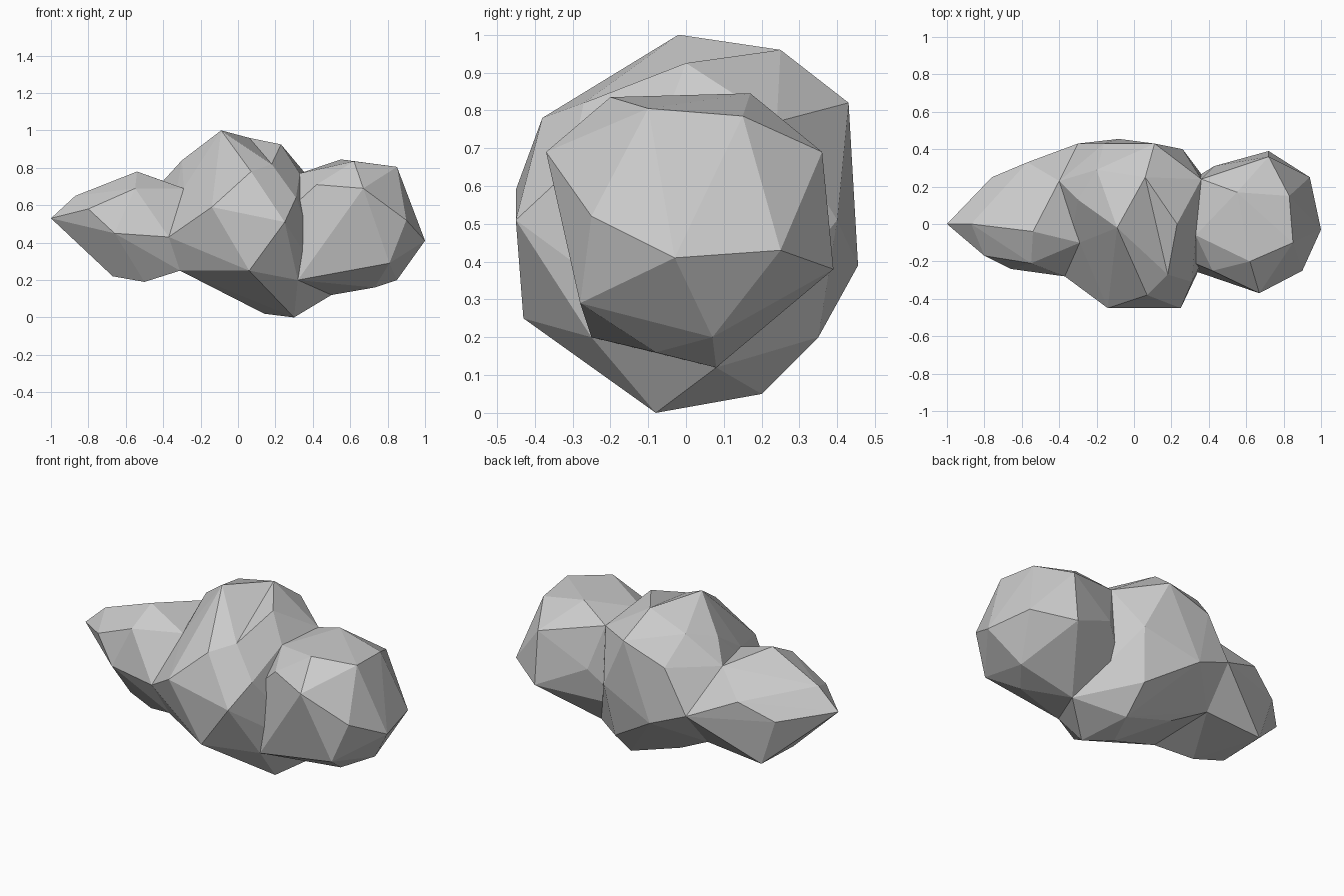
import bpy
import bmesh

# Remove only the default object
default_object = bpy.data.objects.get("Cube")
if default_object:
    bpy.data.objects.remove(default_object, do_unlink=True)


def make_material(name, colour):
    """Create one plain material shown in both viewport and render."""
    material = bpy.data.materials.new(name)
    material.use_nodes = True
    material.diffuse_color = colour
    shader = material.node_tree.nodes["Principled BSDF"]
    shader.inputs["Base Color"].default_value = colour
    shader.inputs["Roughness"].default_value = 0.9
    return material


def make_lump(name, corners, material):
    """Wrap a faceted skin around the outer corners of one lump."""
    builder = bmesh.new()
    for corner in corners:
        builder.verts.new(corner)
    hull = bmesh.ops.convex_hull(builder, input=builder.verts)
    leftovers = set(hull["geom_interior"]) | set(hull["geom_unused"])
    loose = [item for item in leftovers if isinstance(item, bmesh.types.BMVert)]
    bmesh.ops.delete(builder, geom=loose, context="VERTS")
    bmesh.ops.recalc_face_normals(builder, faces=builder.faces)

    mesh = bpy.data.meshes.new(name)
    builder.to_mesh(mesh)
    builder.free()
    mesh.materials.append(material)
    lump = bpy.data.objects.new(name, mesh)
    bpy.context.collection.objects.link(lump)
    return lump


def merge_into(target, other):
    """Fuse another lump into the target and discard the hidden inside."""
    union = target.modifiers.new("merge " + other.name, "BOOLEAN")
    union.operation = "UNION"
    union.solver = "EXACT"
    union.object = other
    bpy.ops.object.select_all(action="DESELECT")
    bpy.context.view_layer.objects.active = target
    target.select_set(True)
    bpy.ops.object.modifier_apply(modifier=union.name)
    bpy.data.objects.remove(other, do_unlink=True)


stone_grey = make_material("stone grey", (0.6, 0.6, 0.6, 1))

# Large central lump: crown, front, underside, back
centre_corners = [
    (-.09, -.02, 1), (.06, .25, .96), (-.2, .29, .89), (-.3, .13, .84),
    (.18, -.27, .82), (.07, -.38, .78), (.33, -.06, .77), (.36, .24, .77),
    (-.14, -.45, .59), (.25, -.45, .51), (.31, -.31, .64),
    (-.37, -.28, .43), (-.29, -.1, .69), (-.4, .23, .73),
    (.06, -.43, .25), (-.31, -.2, .25), (.32, -.25, .2),
    (.3, -.08, 0), (.14, 0, .02), (.22, .2, .05), (.5, .08, .12),
    (.11, .43, .82), (-.16, .43, .73), (.26, .4, .51), (-.08, .455, .39),
    (-.3, .43, .48), (.22, .35, .2), (-.1, .19, .15), (-.31, .24, .26),
]

# Small raised ridge beside the crown
ridge_corners = [
    (.06, .25, .96), (.18, -.27, .82), (.23, 0, .925),
    (.36, .24, .77), (.33, -.06, .77), (.15, 0, .5),
]

# Rounded lump on the +x side: top, outer face, underside, buried root
round_corners = [
    (.55, .17, .845), (.62, -.2, .835), (.85, -.1, .805), (.83, .15, .785),
    (.67, -.37, .69), (.72, .36, .69), (.9, -.25, .52), (.94, .25, .43),
    (1, -.03, .41), (.72, .39, .38), (.81, -.28, .29), (.85, .07, .2),
    (.73, -.08, .16), (.5, .08, .12), (.5, -.28, .33), (.43, .31, .52),
    (.42, -.25, .71), (.36, .24, .77), (.33, -.06, .77), (.32, -.25, .2),
    (.3, -.2, .6), (.25, .2, .3),
]

# Pointed lump on the -x side: ridge, flanks, underside, buried root
pointed_corners = [
    (-1, 0, .53), (-.87, 0, .65), (-.54, -.04, .78), (-.4, .23, .73),
    (-.8, -.17, .58), (-.55, -.21, .69), (-.29, -.1, .69), (-.66, -.24, .45),
    (-.37, -.28, .43), (-.67, -.05, .22), (-.5, -.1, .19), (-.31, -.2, .25),
    (-.76, .25, .5), (-.57, .33, .6), (-.67, .25, .23), (-.31, .24, .26),
    (-.3, .43, .48), (-.2, 0, .5),
]

rock = make_lump("rock", centre_corners, stone_grey)
for lump_name, corners in (("crown ridge", ridge_corners),
                           ("round lump", round_corners),
                           ("pointed lump", pointed_corners)):
    merge_into(rock, make_lump(lump_name, corners, stone_grey))

# Keep every facet flat
for face in rock.data.polygons:
    face.use_smooth = False
